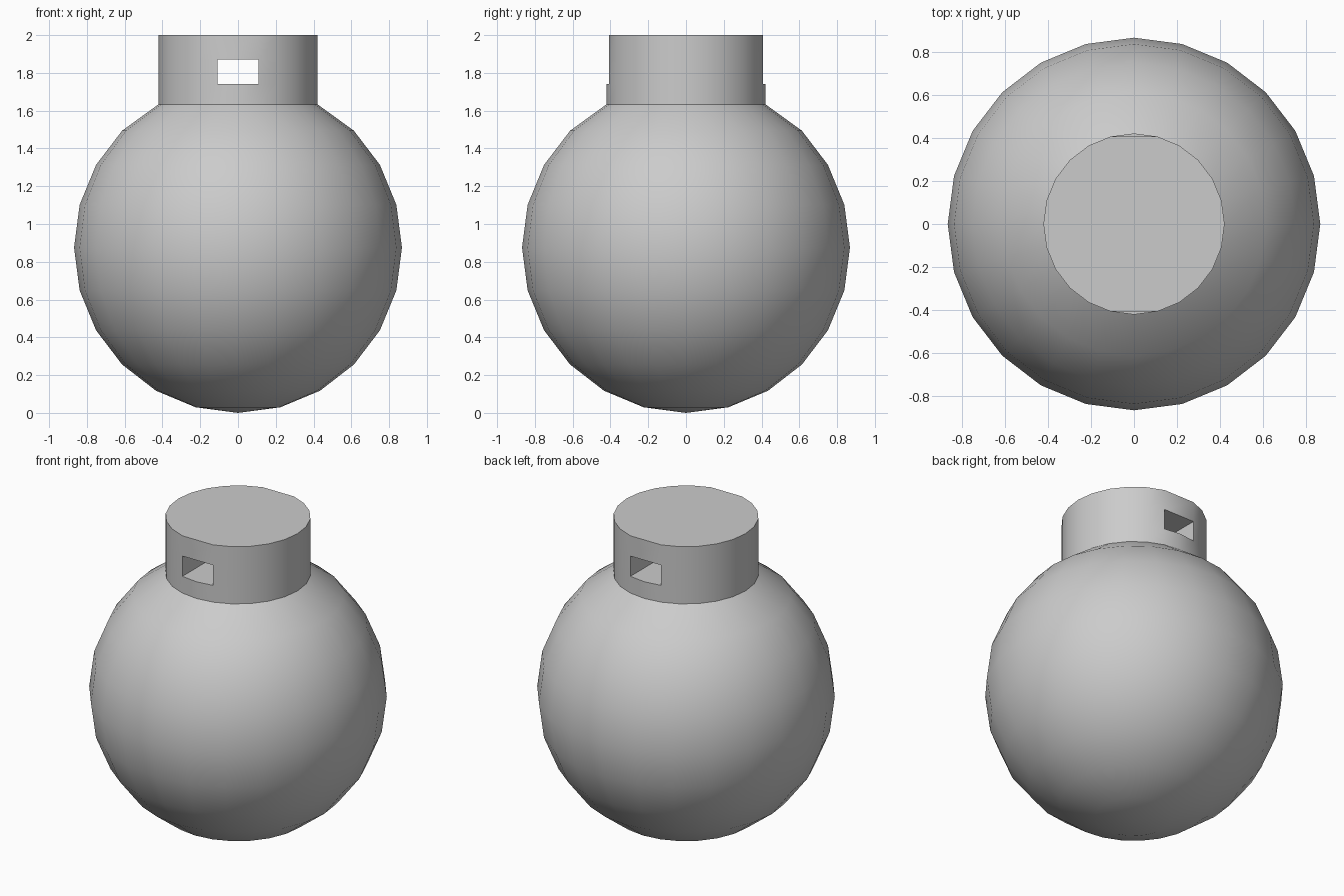
import bpy
import bmesh
from math import sin, cos, radians

cube = bpy.data.objects.get("Cube")
if cube:
    bpy.data.objects.remove(cube, do_unlink=True)

SIDES = 24
BODY_R, BODY_RZ = 0.868, 0.875
NECK_R = 0.422
NECK_BASE = BODY_RZ * (1 + sin(radians(60)))
SLOT_LOW, SLOT_HIGH, TOP = 1.74, 1.87, 2.0

# One plain grey for the whole model
grey = bpy.data.materials.new("light_grey")
grey.use_nodes = True
grey.diffuse_color = (0.6, 0.6, 0.6, 1)
bsdf = next(n for n in grey.node_tree.nodes if n.type == 'BSDF_PRINCIPLED')
bsdf.inputs["Base Color"].default_value = grey.diffuse_color


def finish(bm, name):
    mesh = bpy.data.meshes.new(name)
    bm.to_mesh(mesh)
    bm.free()
    mesh.materials.append(grey)
    obj = bpy.data.objects.new(name, mesh)
    bpy.context.collection.objects.link(obj)
    bpy.ops.object.select_all(action='DESELECT')
    obj.select_set(True)
    bpy.context.view_layer.objects.active = obj
    bpy.ops.object.shade_smooth_by_angle(angle=radians(30))
    return obj


# Round body: a faceted sphere opened at the ring where the neck starts
bm = bmesh.new()
bmesh.ops.create_uvsphere(bm, u_segments=SIDES, v_segments=SIDES // 2, radius=1)
crown = [v for v in bm.verts if v.co.z > sin(radians(65))]
bmesh.ops.delete(bm, geom=crown, context='VERTS')
for v in bm.verts:
    at_rim = v.co.z > sin(radians(55))
    v.co.z = BODY_RZ * (1 + v.co.z)
    v.co.xy = v.co.xy.normalized() * NECK_R if at_rim else v.co.xy * BODY_R
finish(bm, "round_body")

# Neck: stacked rings with a slot running through from front to back
bm = bmesh.new()
BACK, FRONT = SIDES // 4, 3 * SIDES // 4
full = list(range(SIDES))
flattened = [k for k in full if k not in (BACK, FRONT)]


def ring(z, columns):
    return {k: bm.verts.new((NECK_R * cos(radians(360 * k / SIDES)),
                             NECK_R * sin(radians(360 * k / SIDES)), z))
            for k in columns}


def wall(low, high, a, b):
    bm.faces.new((low[a], low[b], high[b], high[a]))


base, sill = ring(NECK_BASE, full), ring(SLOT_LOW, full)
lintel, top = ring(SLOT_HIGH, flattened), ring(TOP, flattened)

for a, b in zip(full, full[1:] + full[:1]):
    wall(base, sill, a, b)
    if not {a, b} & {BACK, FRONT}:
        wall(sill, lintel, a, b)
for a, b in zip(flattened, flattened[1:] + flattened[:1]):
    wall(lintel, top, a, b)
bm.faces.new([top[k] for k in flattened])

# Slot sides, floor and ceiling
wall(sill, lintel, BACK + 1, FRONT - 1)
wall(sill, lintel, FRONT + 1, BACK - 1)
bm.faces.new([sill[c + d] for c in (BACK, FRONT) for d in (-1, 0, 1)])
bm.faces.new([lintel[c + d] for c in (BACK, FRONT) for d in (-1, 1)])
bmesh.ops.recalc_face_normals(bm, faces=bm.faces)
finish(bm, "slotted_neck")
